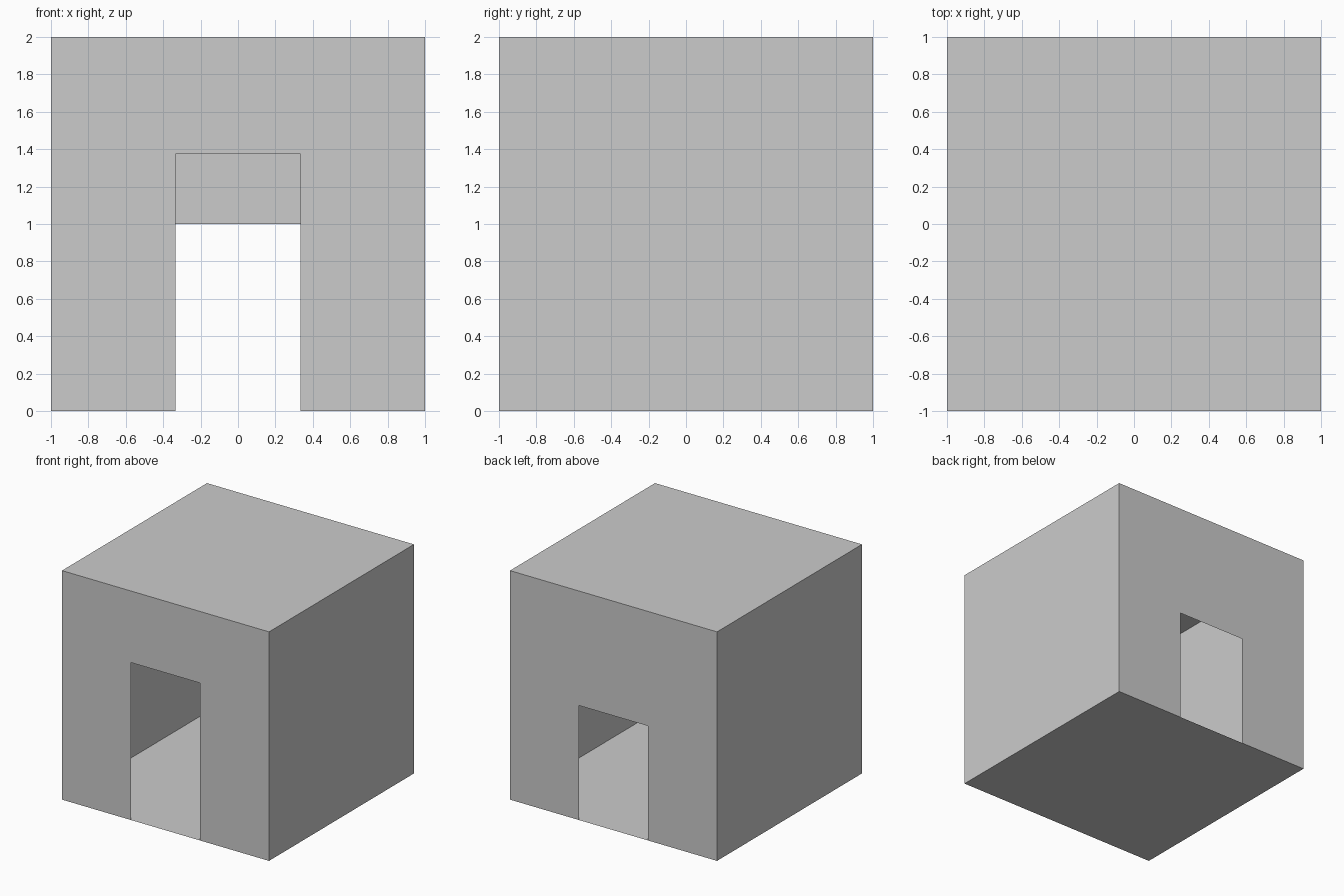
import bpy
import bmesh

if "Cube" in bpy.data.objects:
    bpy.data.objects.remove(bpy.data.objects["Cube"])

HALF, HEIGHT, DOOR = 1.0, 2.0, 0.335


def sheet(name, points, flip=False):
    """One flat panel from its outline."""
    bm = bmesh.new()
    face = bm.faces.new([bm.verts.new(p) for p in points])
    if flip:
        face.normal_flip()
    mesh = bpy.data.meshes.new(name)
    bm.to_mesh(mesh)
    bm.free()
    obj = bpy.data.objects.new(name, mesh)
    bpy.context.collection.objects.link(obj)
    return obj


def door_wall(name, y, door_top):
    """Thin wall with a floor-level doorway, as an upside-down U outline."""
    right = [(DOOR, door_top), (DOOR, 0), (HALF, 0), (HALF, HEIGHT)]
    outline = right + [(-x, z) for x, z in reversed(right)]
    sheet(name, [(x, y, z) for x, z in outline], flip=y > 0)


# Front wall with the tall doorway, back wall with the lower one
door_wall("front_wall", -HALF, 1.375)
door_wall("back_wall", HALF, 1.0)

# Plain side walls
for name, s in (("right_wall", 1), ("left_wall", -1)):
    sheet(name, [(s * HALF, -HALF, 0), (s * HALF, HALF, 0),
                 (s * HALF, HALF, HEIGHT), (s * HALF, -HALF, HEIGHT)], flip=s < 0)

# Floor and flat roof
for name, z in (("floor", 0), ("roof", HEIGHT)):
    sheet(name, [(-HALF, -HALF, z), (HALF, -HALF, z),
                 (HALF, HALF, z), (-HALF, HALF, z)], flip=z == 0)
